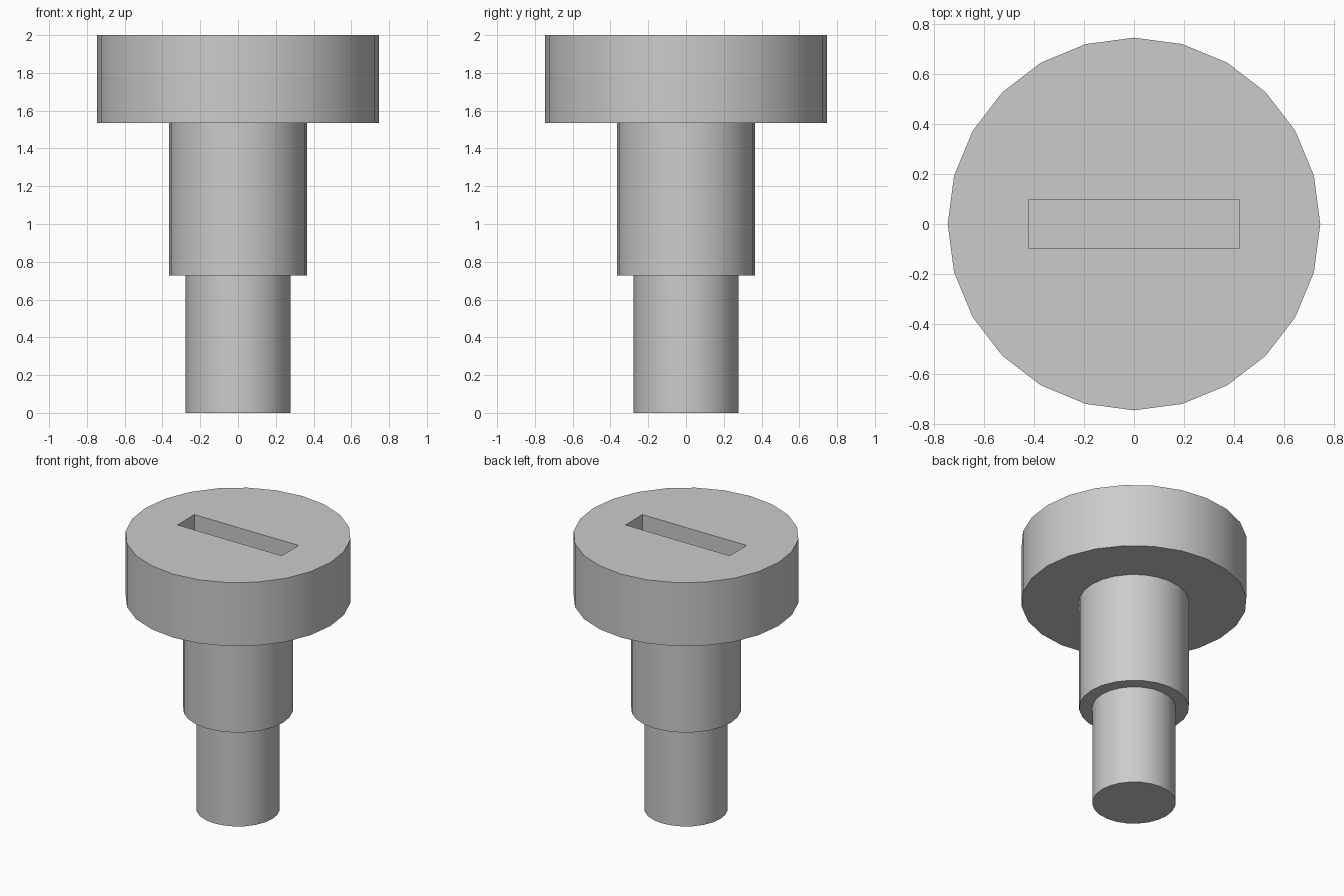
import bpy
import math

cube = bpy.data.objects.get("Cube")
if cube:
    bpy.data.objects.remove(cube, do_unlink=True)

SIDES = 24
SLOT_DEPTH = 0.2

steel = bpy.data.materials.new("grey_steel")
steel.use_nodes = True
colour = (0.6, 0.6, 0.6, 1)
steel.diffuse_color = colour
steel.node_tree.nodes["Principled BSDF"].inputs["Base Color"].default_value = colour


def cylinder(name, radius, bottom, top):
    bpy.ops.mesh.primitive_cylinder_add(
        vertices=SIDES, radius=radius, depth=top - bottom,
        location=(0, 0, (bottom + top) / 2))
    obj = bpy.context.object
    obj.name = name
    obj.data.materials.append(steel)
    return obj


# Stepped shaft and wide head
tip = cylinder("shaft_tip", 0.277, 0, 0.727)
shoulder = cylinder("shaft_shoulder", 0.364, 0.727, 1.536)
head = cylinder("head", 0.747, 1.536, 2)

# Straight drive slot cut into the head
bpy.ops.mesh.primitive_cube_add(size=1, location=(0, 0, 2))
cutter = bpy.context.object
cutter.name = "slot_cutter"
cutter.scale = (0.842, 0.196, 2 * SLOT_DEPTH)
cutter.hide_render = True
cutter.data.materials.append(steel)
bpy.context.view_layer.objects.active = head
cut = head.modifiers.new("slot", "BOOLEAN")
cut.operation = "DIFFERENCE"
cut.solver = "EXACT"
cut.object = cutter
bpy.ops.object.modifier_apply(modifier=cut.name)
bpy.data.objects.remove(cutter, do_unlink=True)

# Smooth round walls, crisp rims
bpy.ops.object.select_all(action="DESELECT")
for part in (tip, shoulder, head):
    part.select_set(True)
bpy.context.view_layer.objects.active = head
bpy.ops.object.shade_smooth_by_angle(angle=math.radians(30))
